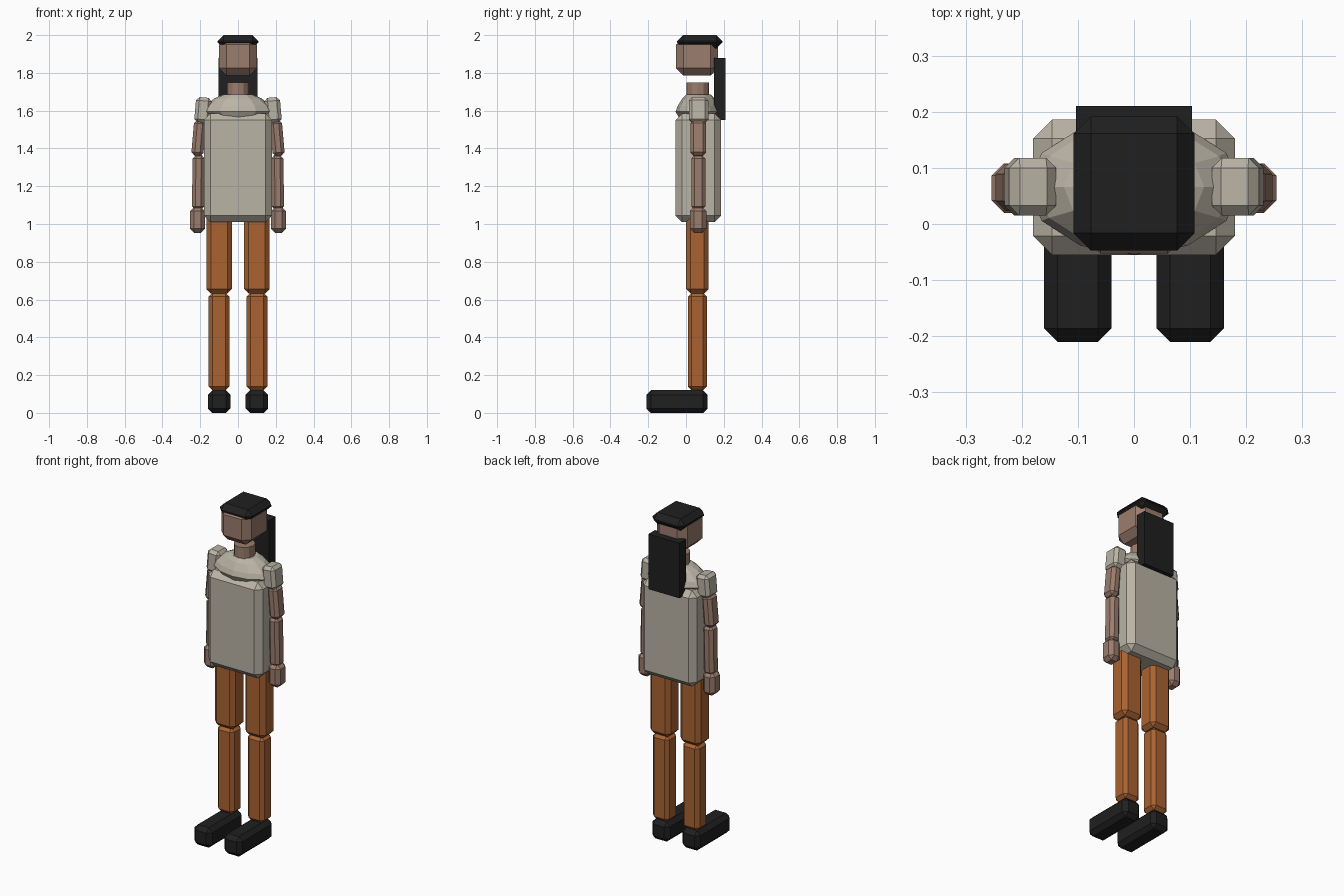
import bpy, bmesh, math
from mathutils import Matrix, Vector

if "Cube" in bpy.data.objects:
    bpy.data.objects.remove(bpy.data.objects["Cube"])


def material(name, rgb):
    m = bpy.data.materials.new(name)
    m.diffuse_color = (*rgb, 1)
    m.use_nodes = True
    m.node_tree.nodes["Principled BSDF"].inputs["Base Color"].default_value = m.diffuse_color
    return m


SHIRT = material("pale stone", (0.49, 0.455, 0.375))
SKIN = material("brown skin", (0.33, 0.205, 0.155))
ORANGE = material("burnt orange", (0.40, 0.125, 0.032))
BLACK = material("near black", (0.014, 0.014, 0.014))


def finish(name, bm, mat):
    bmesh.ops.recalc_face_normals(bm, faces=bm.faces)
    me = bpy.data.meshes.new(name)
    bm.to_mesh(me)
    bm.free()
    me.materials.append(mat)
    ob = bpy.data.objects.new(name, me)
    bpy.context.collection.objects.link(ob)
    return ob


def box(name, lo, hi, bevel, mat, tilt=0, seam=None):
    """Chamfered box between two corners, tilted in degrees about its own y axis."""
    lo, hi = Vector(lo), Vector(hi)
    mid = (lo + hi) / 2
    bm = bmesh.new()
    bmesh.ops.create_cube(bm, size=1)
    bmesh.ops.scale(bm, vec=hi - lo, verts=bm.verts)
    if bevel:
        bmesh.ops.bevel(bm, geom=bm.edges[:], offset=bevel, segments=1,
                        affect='EDGES', clamp_overlap=True)
    bmesh.ops.rotate(bm, cent=(0, 0, 0), verts=bm.verts,
                     matrix=Matrix.Rotation(math.radians(tilt), 3, 'Y'))
    bmesh.ops.translate(bm, vec=mid, verts=bm.verts)
    if seam:
        bmesh.ops.bisect_plane(bm, geom=bm.verts[:] + bm.edges[:] + bm.faces[:],
                               plane_co=(0, 0, seam), plane_no=(0, 0, 1))
    return finish(name, bm, mat)


def pair(name, lo, hi, bevel, mat, tilt=0):
    """The same box on both sides of the body."""
    box("right_" + name, lo, hi, bevel, mat, tilt)
    box("left_" + name, (-hi[0], lo[1], lo[2]), (-lo[0], hi[1], hi[2]), bevel, mat, -tilt)


def loft(name, rings, sides, cy, mat):
    """Stacked elliptical rings (z, rx, ry), capped at both ends."""
    bm = bmesh.new()
    loops = []
    for z, rx, ry in rings:
        loops.append([bm.verts.new((rx * math.sin(2 * math.pi * i / sides),
                                    cy - ry * math.cos(2 * math.pi * i / sides), z))
                      for i in range(sides)])
    for a, b in zip(loops, loops[1:]):
        for i in range(sides):
            j = (i + 1) % sides
            bm.faces.new((a[i], a[j], b[j], b[i]))
    bm.faces.new(loops[0])
    bm.faces.new(loops[-1])
    return finish(name, bm, mat)


# Legs and feet
pair("shoe", (0.04, -0.21, 0), (0.16, 0.115, 0.12), 0.024, BLACK)
pair("shin", (0.045, 0.01, 0.12), (0.155, 0.11, 0.635), 0.02, ORANGE)
pair("thigh", (0.032, 0.0, 0.632), (0.168, 0.12, 1.06), 0.024, ORANGE)

# Shirt
box("shirt_body", (-0.18, -0.055, 1.01), (0.18, 0.186, 1.585), 0.034, SHIRT, seam=1.27)
loft("shirt_yoke", [(1.555, 0.13, 0.10), (1.595, 0.19, 0.121), (1.625, 0.175, 0.11),
                    (1.665, 0.125, 0.085), (1.685, 0.08, 0.065)], 12, 0.066, SHIRT)
pair("sleeve", (0.143, 0.015, 1.535), (0.227, 0.118, 1.67), 0.018, SHIRT, -5)

# Arms
pair("upper_arm", (0.176, 0.023, 1.36), (0.240, 0.107, 1.55), 0.018, SKIN, -5)
pair("forearm", (0.177, 0.028, 1.075), (0.242, 0.102, 1.365), 0.018, SKIN, -1)
pair("hand", (0.175, 0.02, 0.953), (0.254, 0.108, 1.09), 0.022, SKIN)

# Neck, head and hair
loft("neck", [(1.66, 0.058, 0.06), (1.75, 0.058, 0.06)], 12, 0.062, SKIN)
box("head", (-0.10, -0.053, 1.785), (0.10, 0.17, 1.99), 0.04, SKIN)
box("hair_cap", (-0.108, -0.047, 1.93), (0.108, 0.192, 2.0), 0.031, BLACK)
box("hair_back", (-0.103, 0.147, 1.55), (0.103, 0.21, 1.88), 0, BLACK)
